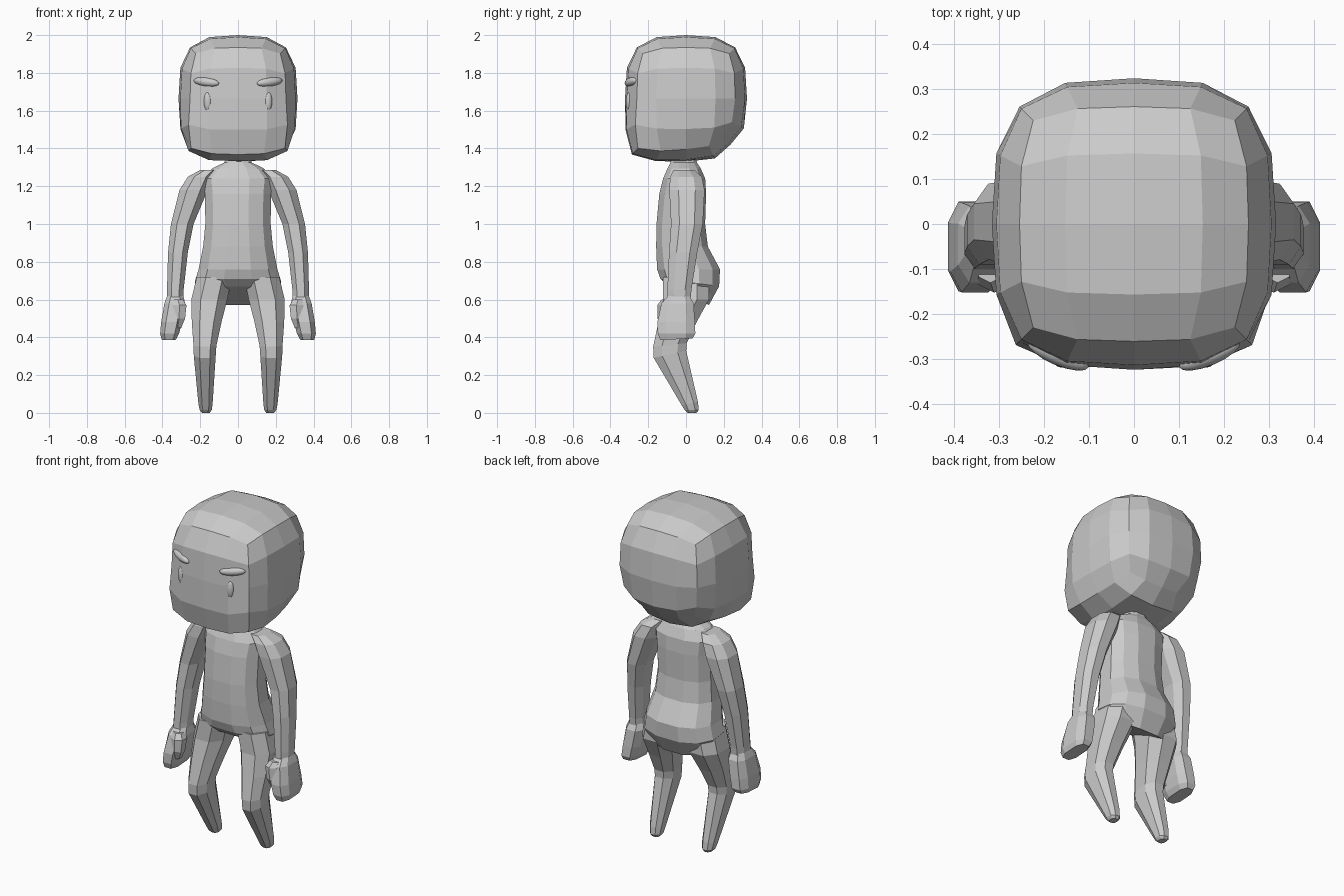
import bpy, bmesh
from math import cos, sin, pi, copysign
from mathutils import Vector, Matrix

cube = bpy.data.objects.get("Cube")
if cube:
    bpy.data.objects.remove(cube, do_unlink=True)

clay = bpy.data.materials.new("clay_grey")
clay.use_nodes = True
clay.diffuse_color = (0.6, 0.6, 0.6, 1)
clay.node_tree.nodes["Principled BSDF"].inputs["Base Color"].default_value = (0.6, 0.6, 0.6, 1)


def finish(name, bm, mirror=False, smooth=False):
    bmesh.ops.recalc_face_normals(bm, faces=bm.faces)
    for f in bm.faces:
        f.smooth = smooth
    mesh = bpy.data.meshes.new(name)
    bm.to_mesh(mesh)
    bm.free()
    mesh.materials.append(clay)
    obj = bpy.data.objects.new(name, mesh)
    bpy.context.collection.objects.link(obj)
    if mirror:
        obj.modifiers.new("Mirror", "MIRROR").use_mirror_merge = False
    return obj


def loft(name, rings, sides, boxy=0.85, mirror=False):
    """Skin rings of (z, centre x, half x, centre y, half y, back lift)."""
    bm = bmesh.new()
    loops = []
    for z, cx, rx, cy, ry, lift in rings:
        loop = []
        for i in range(sides):
            a = 2 * pi * (i + 0.5) / sides
            c, s = cos(a), sin(a)
            px = copysign(abs(c) ** boxy, c)
            py = copysign(abs(s) ** boxy, s)
            loop.append(bm.verts.new((cx + rx * px, cy + ry * py, z + lift * py)))
        loops.append(loop)
    for lo, hi in zip(loops, loops[1:]):
        for i in range(sides):
            j = (i + 1) % sides
            bm.faces.new((lo[i], lo[j], hi[j], hi[i]))
    bm.faces.new(loops[0])
    bm.faces.new(loops[-1])
    return finish(name, bm, mirror)


# Head: gridded cube rounded off, with a firm chin and a rounder nape
bm = bmesh.new()
bmesh.ops.create_cube(bm, size=2)
bmesh.ops.subdivide_edges(bm, edges=bm.edges[:], cuts=3, use_grid_fill=True)
for v in bm.verts:
    x, y, z = v.co
    k = 3.2
    if z < 0:
        k += -1.0 * -z * y if y > 0 else 2.6 * z * y * (1 - 0.45 * abs(x))
    r = (abs(x) ** k + abs(y) ** k + abs(z) ** k) ** (-1 / k)
    v.co = (0.315 * x * r, 0.323 * y * r, 1.665 + 0.335 * z * r)
finish("head", bm)

# Torso, from neck to seat: z, half width, front y, back y, back lift
torso = [
    (1.37, 0.06, -0.07, 0.05, 0),
    (1.325, 0.075, -0.085, 0.06, 0),
    (1.295, 0.14, -0.1, 0.08, 0),
    (1.24, 0.19, -0.125, 0.105, 0),
    (1.16, 0.18, -0.145, 0.11, 0),
    (1.0, 0.178, -0.16, 0.105, 0),
    (0.88, 0.19, -0.162, 0.12, 0),
    (0.76, 0.215, -0.158, 0.185, 0),
    (0.69, 0.235, -0.14, 0.18, -0.02),
    (0.62, 0.19, -0.095, 0.125, -0.05),
]
loft("torso", [(z, 0, w, (f + b) / 2, (b - f) / 2, t) for z, w, f, b, t in torso], 12)

# Legs with bent knees
loft("legs", [
    (0.72, 0.125, 0.1, 0, 0.13, 0),
    (0.6, 0.152, 0.102, 0, 0.13, 0),
    (0.48, 0.166, 0.084, -0.045, 0.108, 0),
    (0.36, 0.175, 0.065, -0.085, 0.095, 0.01),
    (0.31, 0.176, 0.062, -0.085, 0.092, 0.02),
    (0.05, 0.172, 0.04, 0.02, 0.046, 0.01),
    (0.015, 0.171, 0.034, 0.03, 0.04, 0),
    (0, 0.17, 0.022, 0.032, 0.026, 0),
], 8, mirror=True)

# Arms
loft("arms", [
    (1.285, 0.155, 0.05, -0.01, 0.06, 0),
    (1.25, 0.2, 0.07, 0, 0.09, 0),
    (1.18, 0.235, 0.08, 0.005, 0.1, 0),
    (1.0, 0.295, 0.064, 0.005, 0.09, 0),
    (0.85, 0.318, 0.056, -0.015, 0.08, 0),
    (0.65, 0.332, 0.047, -0.035, 0.068, 0),
    (0.57, 0.332, 0.046, -0.04, 0.066, 0),
], 8, mirror=True)

# Mitten hands
loft("hands", [
    (0.62, 0.332, 0.045, -0.038, 0.06, 0),
    (0.58, 0.335, 0.058, -0.045, 0.09, 0),
    (0.48, 0.352, 0.058, -0.052, 0.105, 0),
    (0.42, 0.362, 0.053, -0.05, 0.105, 0),
    (0.39, 0.366, 0.04, -0.05, 0.09, 0.005),
], 8, boxy=0.7, mirror=True)

# Thumbs
loft("thumbs", [
    (0.6, 0.318, 0.03, -0.1, 0.03, 0),
    (0.57, 0.31, 0.042, -0.11, 0.042, 0),
    (0.5, 0.312, 0.036, -0.115, 0.036, 0),
    (0.45, 0.32, 0.022, -0.11, 0.022, 0),
], 6, mirror=True)


def bead(name, centre, size, turn, tilt):
    """Smooth mirrored ellipsoid set into the face."""
    bm = bmesh.new()
    bmesh.ops.create_uvsphere(bm, u_segments=16, v_segments=10, radius=1)
    spin = Matrix.Rotation(turn, 4, "Z") @ Matrix.Rotation(tilt, 4, "Y")
    bm.transform(Matrix.Translation(Vector(centre)) @ spin @ Matrix.Diagonal((*size, 1)))
    finish(name, bm, mirror=True, smooth=True)


# Facial features
bead("eyes", (0.16, -0.3, 1.648), (0.021, 0.018, 0.052), 0.15, 0)
bead("eyebrows", (0.168, -0.289, 1.752), (0.074, 0.024, 0.024), 0.4, -0.12)
